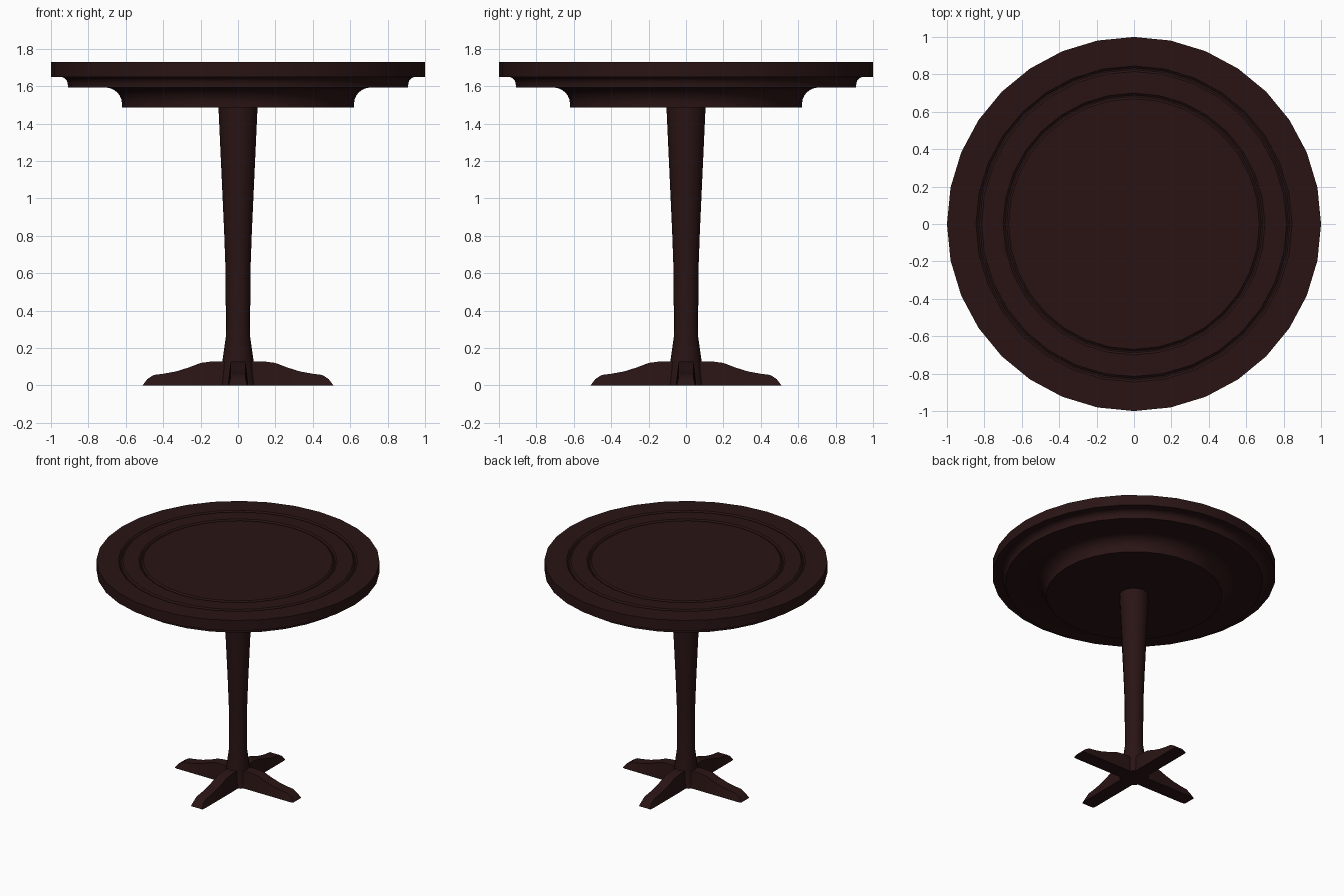
import bpy, bmesh, math

if "Cube" in bpy.data.objects:
    bpy.data.objects.remove(bpy.data.objects["Cube"])

wood = bpy.data.materials.new("dark_wood")
wood.diffuse_color = (0.023, 0.007, 0.007, 1)
wood.use_nodes = True
wood.node_tree.nodes["Principled BSDF"].inputs["Base Color"].default_value = wood.diffuse_color


def finish(name, bm, angle=30):
    bmesh.ops.recalc_face_normals(bm, faces=bm.faces)
    mesh = bpy.data.meshes.new(name)
    bm.to_mesh(mesh)
    bm.free()
    mesh.materials.append(wood)
    ob = bpy.data.objects.new(name, mesh)
    bpy.context.collection.objects.link(ob)
    bpy.ops.object.select_all(action='DESELECT')
    ob.select_set(True)
    bpy.context.view_layer.objects.active = ob
    bpy.ops.object.shade_smooth_by_angle(angle=math.radians(angle))
    return ob


def lathe(name, profile, sides):
    """Revolve (radius, z) points about z and cap both ends."""
    bm = bmesh.new()
    rings = []
    for r, z in profile:
        rings.append([bm.verts.new((r * math.cos(2 * math.pi * i / sides),
                                    r * math.sin(2 * math.pi * i / sides), z))
                      for i in range(sides)])
    for a, b in zip(rings, rings[1:]):
        for i in range(sides):
            j = (i + 1) % sides
            bm.faces.new((a[i], a[j], b[j], b[i]))
    bm.faces.new(rings[0][::-1])
    bm.faces.new(rings[-1])
    return finish(name, bm)


def cove(r, z, size_r, size_z, steps=6):
    """Concave quarter round rising outwards from (r, z)."""
    return [(r + size_r * (1 - math.cos(t)), z + size_z * math.sin(t))
            for t in (math.pi / 2 * k / steps for k in range(steps + 1))]


def groove(r_out, r_in, z, depth=0.01):
    mid = (r_out + r_in) / 2
    return [(r_out, z), (mid + 0.004, z - depth), (mid - 0.004, z - depth), (r_in, z)]


# Table top with two coved steps below and two ring grooves above
TOP = 1.73
profile = [(0.62, 1.487)] + cove(0.62, 1.505, 0.09, 0.088)
profile += [(0.91, 1.593)] + cove(0.91, 1.608, 0.042, 0.042)
profile += [(1.0, 1.65), (1.0, TOP)]
profile += groove(0.845, 0.815, TOP) + groove(0.70, 0.67, TOP)
lathe("table_top", profile, 32)

# Tapered column with flared foot
lathe("column", [(0.102, 0), (0.065, 0.26), (0.066, 0.60),
                 (0.074, 0.82), (0.105, 1.50)], 16)

# Four feet: side outline (distance, height), tapering to a narrower top
outline = [(0.03, 0.128), (0.14, 0.128), (0.20, 0.12), (0.26, 0.097), (0.33, 0.075),
           (0.40, 0.062), (0.45, 0.056), (0.485, 0.034), (0.51, 0.0)]
for k, label in enumerate(("right", "back", "left", "front")):
    bm = bmesh.new()
    c, s = round(math.cos(k * math.pi / 2)), round(math.sin(k * math.pi / 2))

    def vert(x, y, z):
        return bm.verts.new((c * x - s * y, s * x + c * y, z))

    sections = []
    for d, h in outline:
        sections.append([vert(d, -0.055, 0), vert(d, -0.04, h),
                         vert(d, 0.04, h), vert(d, 0.055, 0)]
                        if h > 0 else [vert(d, -0.05, 0), vert(d, 0.05, 0)])
    for a, b in zip(sections, sections[1:]):
        if len(b) == 4:
            for i in range(4):
                j = (i + 1) % 4
                bm.faces.new((a[i], a[j], b[j], b[i]))
        else:  # sloping toe
            bm.faces.new((a[1], a[2], b[1], b[0]))
            bm.faces.new((a[0], a[1], b[0]))
            bm.faces.new((a[2], a[3], b[1]))
            bm.faces.new((a[3], a[0], b[0], b[1]))
    bm.faces.new(sections[0])
    finish(label + "_foot", bm)
